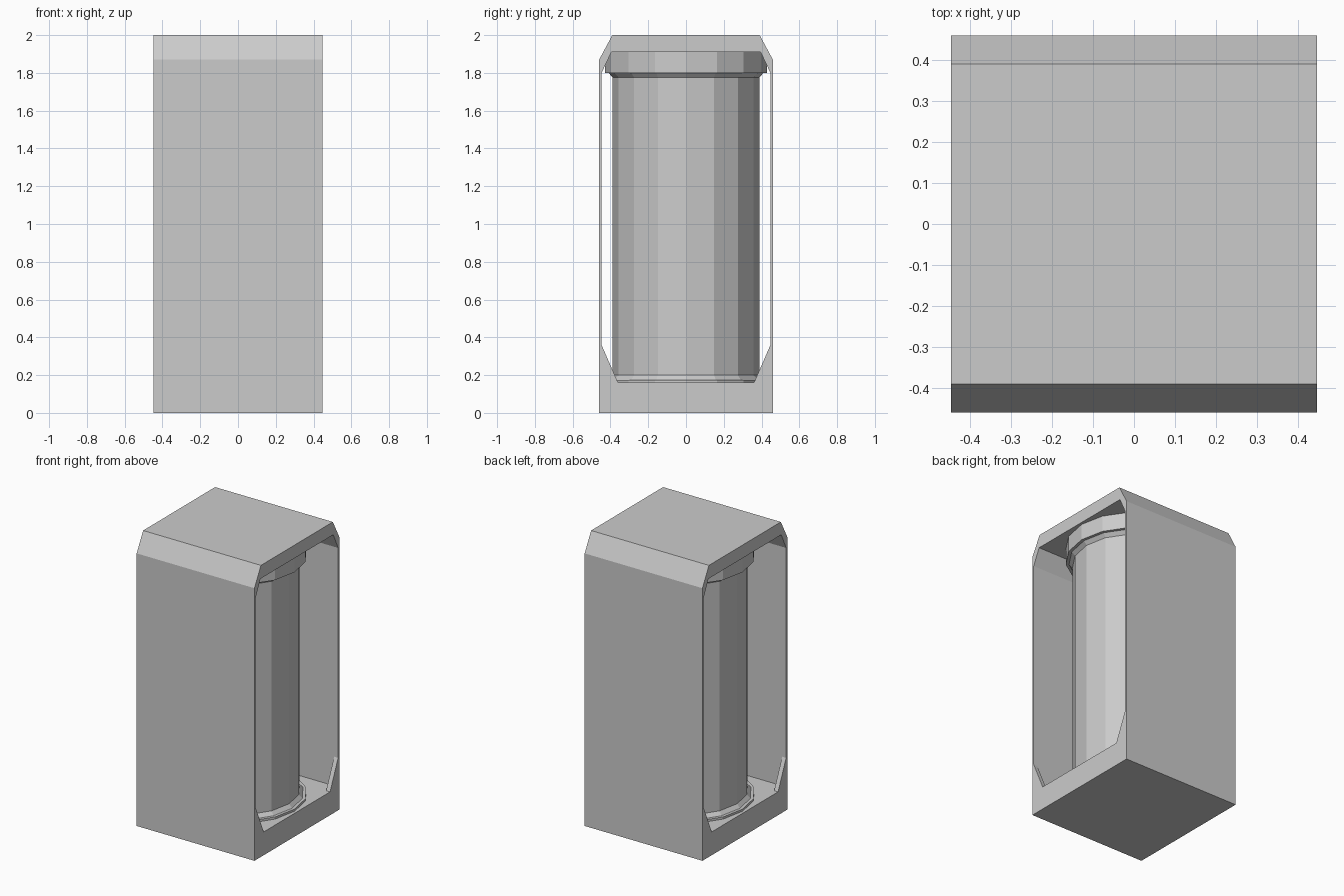
import bpy
import bmesh
from math import cos, sin, pi

cube = bpy.data.objects.get("Cube")
if cube:
    bpy.data.objects.remove(cube, do_unlink=True)

HALF_X = 0.447
SIDES = 16


def make_material(name, value):
    mat = bpy.data.materials.new(name)
    mat.use_nodes = True
    colour = (value, value, value, 1)
    mat.diffuse_color = colour
    mat.node_tree.nodes["Principled BSDF"].inputs["Base Color"].default_value = colour
    return mat


grey = make_material("light_grey", 0.6)


def finish(name, bm):
    bmesh.ops.recalc_face_normals(bm, faces=bm.faces[:])
    mesh = bpy.data.meshes.new(name)
    bm.to_mesh(mesh)
    bm.free()
    mesh.materials.append(grey)
    obj = bpy.data.objects.new(name, mesh)
    bpy.context.collection.objects.link(obj)
    return obj


def mirrored(half):
    """Close a right-hand (y, z) outline with its mirror image."""
    return half + [(-y, z) for y, z in reversed(half)]


def tube(name, outer, inner, x0, x1):
    """Extrude a ring between two matching outlines along x."""
    bm = bmesh.new()
    loops = [[bm.verts.new((x, y, z)) for y, z in outline]
             for x, outline in ((x0, outer), (x1, outer), (x1, inner), (x0, inner))]
    n = len(outer)
    for a, b in zip(loops, loops[1:] + loops[:1]):
        for i in range(n):
            j = (i + 1) % n
            bm.faces.new((a[i], a[j], b[j], b[i]))
    return finish(name, bm)


def prism(name, outline, x0, x1):
    """Extrude a solid (y, z) outline along x."""
    bm = bmesh.new()
    a, b = [[bm.verts.new((x, y, z)) for y, z in outline] for x in (x0, x1)]
    bm.faces.new(a)
    bm.faces.new(b)
    for i in range(len(a)):
        j = (i + 1) % len(a)
        bm.faces.new((a[i], a[j], b[j], b[i]))
    return finish(name, bm)


def lathe(name, profile):
    """Revolve (radius, z) points about z and cap both ends."""
    bm = bmesh.new()
    rings = [[bm.verts.new((r * cos(2 * pi * i / SIDES), r * sin(2 * pi * i / SIDES), z))
              for i in range(SIDES)] for r, z in profile]
    for a, b in zip(rings, rings[1:]):
        for i in range(SIDES):
            j = (i + 1) % SIDES
            bm.faces.new((a[i], a[j], b[j], b[i]))
    bm.faces.new(rings[0])
    bm.faces.new(rings[-1])
    return finish(name, bm)


# Thin-walled housing, open at both ends, with chamfered roof edges
tube("housing",
     mirrored([(0.46, 0), (0.46, 1.87), (0.39, 2)]),
     mirrored([(0.447, 0.16), (0.447, 1.8), (0.395, 1.91)]),
     -HALF_X, HALF_X)

# Triangular corner plates at the foot of each opening
for x_name, sx in (("left", 1), ("right", -1)):
    for y_name, sy in (("front", -1), ("back", 1)):
        prism(f"corner_plate_{y_name}_{x_name}",
              [(sy * 0.447, 0.16), (sy * 0.36, 0.16), (sy * 0.447, 0.36)],
              sx * (HALF_X - 0.03), sx * HALF_X)

# Faceted drum with a flared foot and collar
lathe("drum", [(0.43, 0.16), (0.43, 0.175), (0.41, 0.175), (0.388, 0.2),
               (0.388, 1.775), (0.41, 1.8), (0.43, 1.8), (0.43, 1.91)])
